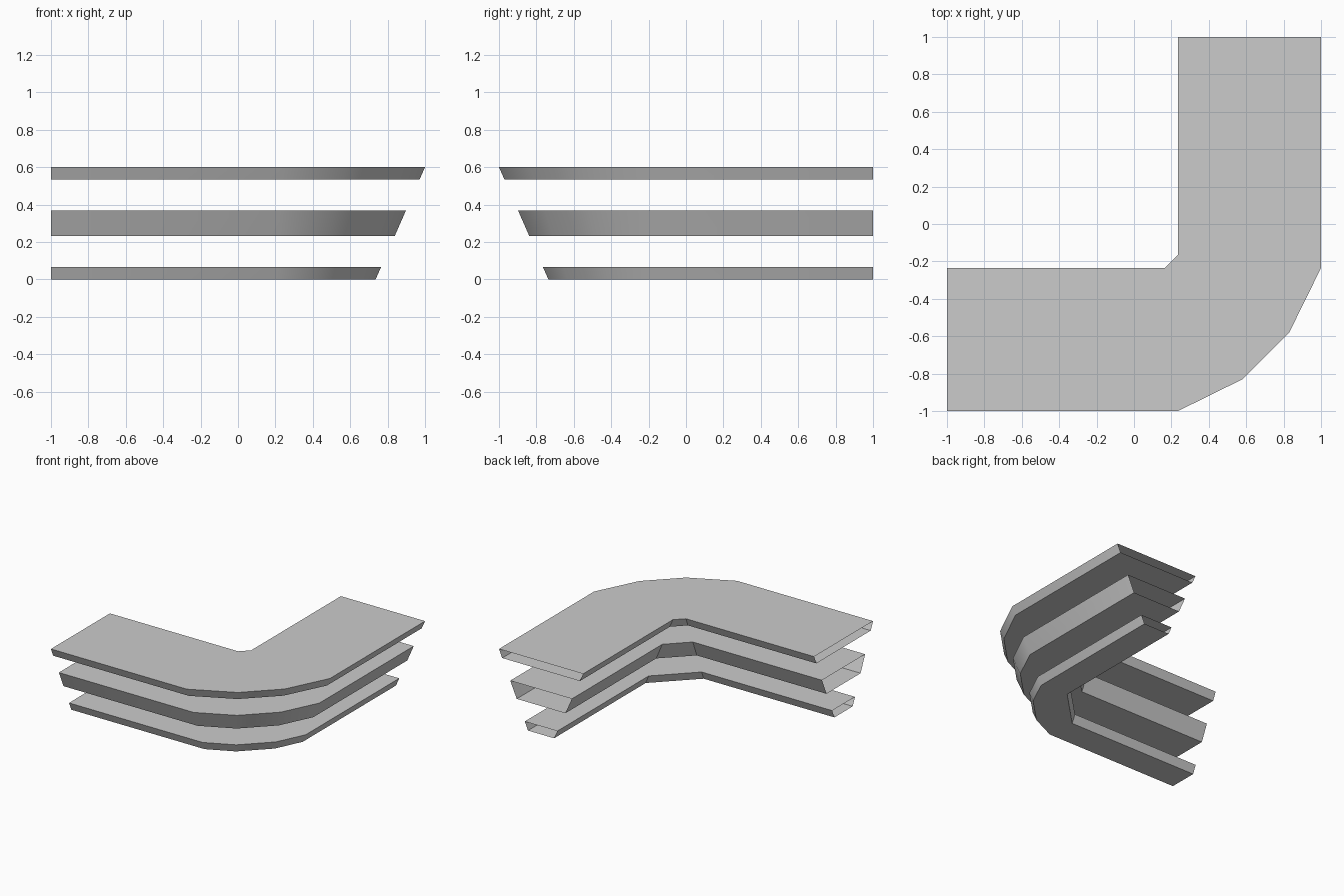
import bpy
import bmesh

cube = bpy.data.objects.get("Cube")
if cube:
    bpy.data.objects.remove(cube, do_unlink=True)

grey = bpy.data.materials.new("plain grey")
grey.use_nodes = True
grey.diffuse_color = (0.6, 0.6, 0.6, 1)
grey.node_tree.nodes["Principled BSDF"].inputs["Base Color"].default_value = (0.6, 0.6, 0.6, 1)

TOP = 0.6       # height of the whole stack
SLOPE = 0.44    # how far the walls lean in per unit of height


def mirrored(half):
    """Complete a plan outline across the diagonal of the bend."""
    return half + [(-y, -x) for x, y in reversed(half)]


def outer_line(z):
    d = (TOP - z) * SLOPE
    return mirrored([(-1, -1 + d), (0.235 - 0.09 * d, -1 + d),
                     (0.58 - 0.58 * d, -0.83 + 0.74 * d)])


def inner_line(z):
    d = (TOP - z) * SLOPE
    a, b = (0.165 + 0.09 * d, -0.235 - d), (0.235 + d, -0.165 - 0.09 * d)
    # The chamfer is split so that it pairs with the outer bend
    mid = (a[0] * 2 / 3 + b[0] / 3, a[1] * 2 / 3 + b[1] / 3)
    return mirrored([(-1, -0.235 - d), a, mid])


def corner_slab(name, low, high):
    """Bent hollow slab with tapering walls and open ends."""
    bm = bmesh.new()
    rails = [[bm.verts.new((x, y, z)) for x, y in line(z)]
             for line, z in ((outer_line, low), (outer_line, high),
                             (inner_line, high), (inner_line, low))]
    for r in range(4):
        a, b = rails[r], rails[(r + 1) % 4]
        for i in range(len(a) - 1):
            bm.faces.new((a[i], a[i + 1], b[i + 1], b[i]))
    mesh = bpy.data.meshes.new(name)
    bm.to_mesh(mesh)
    bm.free()
    mesh.materials.append(grey)
    obj = bpy.data.objects.new(name, mesh)
    bpy.context.collection.objects.link(obj)
    bpy.ops.object.select_all(action='DESELECT')
    obj.select_set(True)
    bpy.context.view_layer.objects.active = obj
    bpy.ops.object.shade_smooth_by_angle(angle=0.6)


corner_slab("bottom_slab", 0.0, 0.067)
corner_slab("middle_slab", 0.233, 0.367)
corner_slab("top_slab", 0.533, TOP)
